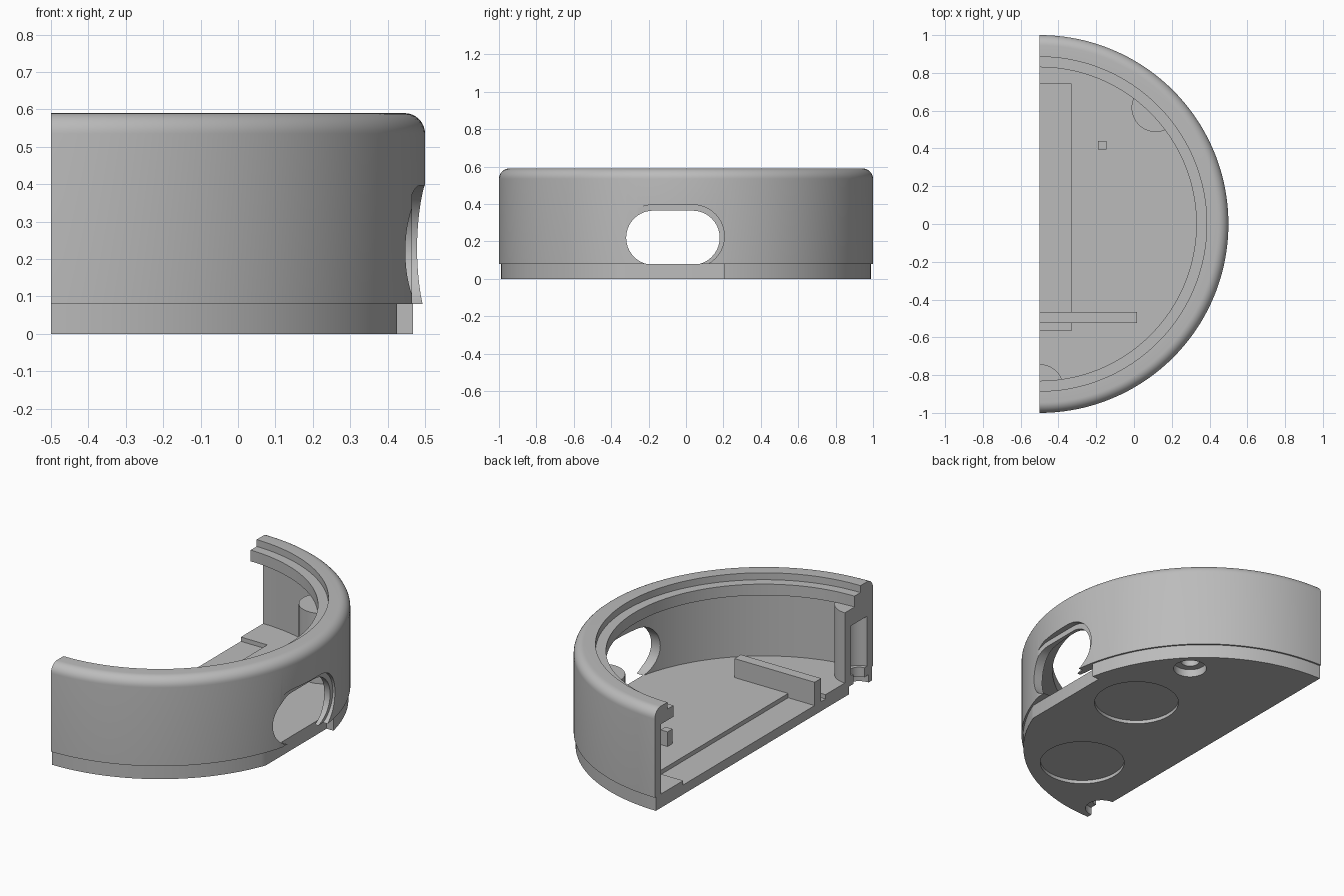
import bpy, bmesh
from math import sin, cos, pi, radians
from mathutils import Vector

if "Cube" in bpy.data.objects:
    bpy.data.objects.remove(bpy.data.objects["Cube"])

grey = bpy.data.materials.new("plain grey")
grey.use_nodes = True
grey.diffuse_color = (0.5, 0.5, 0.5, 1)
grey.node_tree.nodes["Principled BSDF"].inputs["Base Color"].default_value = (0.5, 0.5, 0.5, 1)

CX = -0.5            # centre of the round plan, on the cut plane
BASE = 0.08          # top of the floor plate
BOSS_R = 0.87        # distance of the screw bosses from the centre


def finish(name, bm):
    bmesh.ops.recalc_face_normals(bm, faces=bm.faces)
    mesh = bpy.data.meshes.new(name)
    bm.to_mesh(mesh)
    bm.free()
    mesh.materials.append(grey)
    obj = bpy.data.objects.new(name, mesh)
    bpy.context.collection.objects.link(obj)
    return obj


def prism(name, points, direction):
    bm = bmesh.new()
    face = bm.faces.new([bm.verts.new(p) for p in points])
    out = bmesh.ops.extrude_face_region(bm, geom=[face], use_keep_orig=True)
    top = [v for v in out["geom"] if isinstance(v, bmesh.types.BMVert)]
    bmesh.ops.translate(bm, verts=top, vec=Vector(direction))
    return finish(name, bm)


def box(name, x0, x1, y0, y1, z0, z1):
    return prism(name, [(x0, y0, z0), (x1, y0, z0), (x1, y1, z0), (x0, y1, z0)], (0, 0, z1 - z0))


def cylinder(name, x, y, r, z0, z1, n=48):
    ring = [(x + r * cos(2 * pi * i / n), y + r * sin(2 * pi * i / n), z0) for i in range(n)]
    return prism(name, ring, (0, 0, z1 - z0))


def slot(name, y, z, half, r, x0, x1, n=20):
    # stadium outline pushed along x
    pts = []
    for side in (1, -1):
        for i in range(n + 1):
            a = pi * i / n - pi / 2
            pts.append((x0, y + side * (half + r * cos(a)), z + side * r * sin(a)))
    return prism(name, pts, (x1 - x0, 0, 0))


def half_lathe(name, profile, n=96):
    # closed profile of (radius, height) swept through half a turn, with capped ends
    bm = bmesh.new()
    rings = []
    for i in range(n + 1):
        a = pi * i / n - pi / 2
        rings.append([bm.verts.new((CX + r * cos(a), r * sin(a), z)) for r, z in profile])
    count = len(profile)
    for a, b in zip(rings, rings[1:]):
        for j in range(count):
            k = (j + 1) % count
            bm.faces.new((a[j], a[k], b[k], b[j]))
    bm.faces.new(rings[0])
    bm.faces.new(rings[-1])
    return finish(name, bm)


def combine(obj, tool, operation="DIFFERENCE"):
    tool.hide_render = True
    mod = obj.modifiers.new("combine", "BOOLEAN")
    mod.operation = operation
    mod.solver = "EXACT"
    mod.object = tool
    bpy.context.view_layer.objects.active = obj
    bpy.ops.object.modifier_apply(modifier=mod.name)
    bpy.data.objects.remove(tool)


def cut_open_side(obj):
    combine(obj, box("open_side_cutter", -2, CX, -2, 2, -1, 1))


# Outer wall with rounded rim, stepped lip and overhang
fillet = 0.055
profile = [(0.945, BASE), (1.0, BASE)]
for i in range(9):
    a = pi / 2 * i / 8
    profile.append((1 - fillet + fillet * cos(a), 0.59 - fillet + fillet * sin(a)))
profile += [(0.885, 0.59), (0.885, 0.55), (0.83, 0.55), (0.83, 0.485), (0.945, 0.485)]
wall = half_lathe("wall", profile)

# Floor plate: half disc with a straight notch under the port
n = 96
disc = [(CX + 0.99 * cos(pi * i / n - pi / 2), 0.99 * sin(pi * i / n - pi / 2), 0) for i in range(n + 1)]
floor = prism("floor_plate", disc, (0, 0, BASE))
combine(floor, box("notch_cutter", 0.425, 0.7, -0.355, 0.205, -0.1, 0.2))
combine(floor, box("channel_cutter", -0.7, -0.33, -0.565, 0.74, 0.055, 0.2))

# Shallow round recesses for the feet
for x, y in ((0.1, 0.14), (-0.095, -0.555)):
    combine(floor, cylinder("foot_cutter", x, y, 0.23, -0.1, 0.02, 64))

# Screw bosses joined to the wall, hollow inside and counterbored below
bosses = []
for angle in (-90, 45):
    a = radians(angle)
    bosses.append((CX + BOSS_R * cos(a), BOSS_R * sin(a)))
for x, y in bosses:
    boss = cylinder("screw_boss", x, y, 0.128, BASE, 0.487)
    cut_open_side(boss)
    combine(wall, boss, "UNION")
for x, y in bosses:
    combine(wall, cylinder("pocket_cutter", x, y, 0.073, 0.1, 0.39))
    combine(wall, cylinder("screw_cutter", x, y, 0.05, 0, 0.2))
    combine(floor, cylinder("bore_cutter", x, y, 0.09, -0.1, 0.045))
    combine(floor, cylinder("screw_cutter", x, y, 0.05, -0.1, 0.2))

# Port through the wall with a flat outer recess
combine(wall, slot("port_cutter", -0.07, 0.22, 0.105, 0.145, 0.2, 0.7))
combine(wall, slot("recess_cutter", -0.07, 0.228, 0.107, 0.168, 0.465, 0.7))

# Rib and locating pin on the floor
rib = box("rib", CX, 0.015, -0.525, -0.465, 0.055, 0.19)
pin = box("locating_pin", -0.19, -0.145, 0.395, 0.44, BASE - 0.01, 0.165)

for obj in (wall, floor, rib, pin):
    bpy.ops.object.select_all(action="DESELECT")
    obj.select_set(True)
    bpy.context.view_layer.objects.active = obj
    bpy.ops.object.shade_smooth_by_angle(angle=radians(25))
